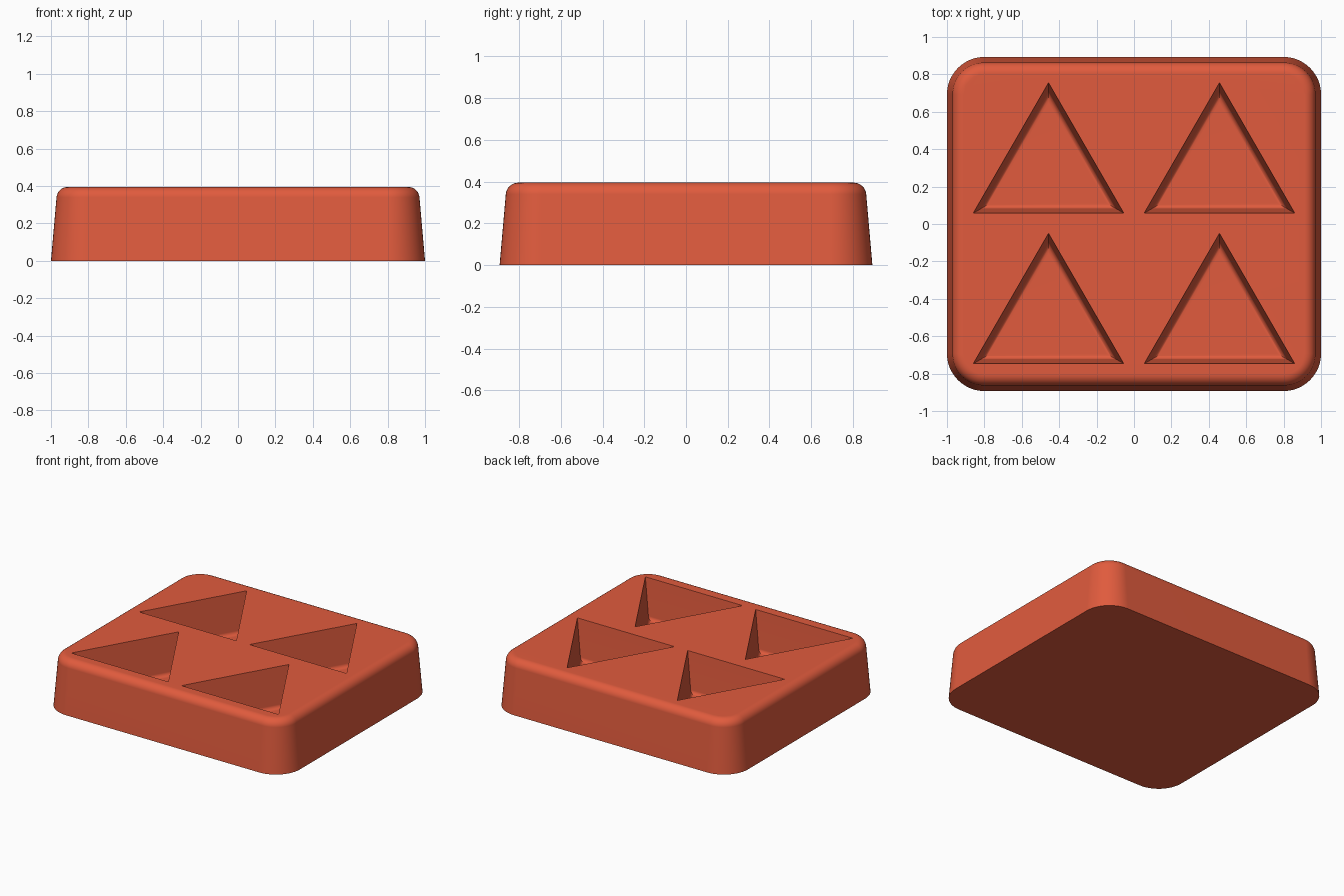
import bpy
import bmesh
from math import sin, cos, pi, tan, radians, sqrt

cube = bpy.data.objects.get("Cube")
if cube:
    bpy.data.objects.remove(cube, do_unlink=True)

HALF_X, HALF_Y, HEIGHT = 1.0, 0.893, 0.395
CORNER, EDGE_FILLET = 0.2, 0.06
DRAFT = radians(5)
SIDE, DEPTH, FLOOR_FILLET = 0.805, 0.3, 0.03
STEPS = 8


def rounded_rect(inset, z):
    """Rounded rectangle outline, drawn inwards by inset."""
    r = CORNER - inset
    points = []
    for quarter, (sx, sy) in enumerate([(1, 1), (-1, 1), (-1, -1), (1, -1)]):
        for i in range(13):
            a = (quarter + i / 12) * pi / 2
            points.append((sx * (HALF_X - CORNER) + r * cos(a),
                           sy * (HALF_Y - CORNER) + r * sin(a), z))
    return points


def triangle(cx, cy, inset, z):
    """Equilateral outline pointing to +y, drawn inwards by inset."""
    r = SIDE / sqrt(3) - 2 * inset
    return [(cx + r * cos(pi / 2 + k * 2 * pi / 3),
             cy + r * sin(pi / 2 + k * 2 * pi / 3), z) for k in range(3)]


def wall_profile(height, radius):
    """(inset, rise) of a drafted wall that ends in a tangent fillet."""
    start = height - radius * (1 - sin(DRAFT))
    base = start * tan(DRAFT)
    profile = [(0, 0)]
    for i in range(STEPS + 1):
        a = DRAFT + (pi / 2 - DRAFT) * i / STEPS
        profile.append((base + radius * (cos(DRAFT) - cos(a)),
                        height - radius * (1 - sin(a))))
    return profile


def loft(bm, outlines):
    """Bridge equal outlines and return the first and last vertex rings."""
    rings = [[bm.verts.new(p) for p in outline] for outline in outlines]
    for a, b in zip(rings, rings[1:]):
        for i in range(len(a)):
            j = (i + 1) % len(a)
            bm.faces.new((a[i], a[j], b[j], b[i]))
    return rings[0], rings[-1]


def ring_edges(bm, ring):
    return [bm.edges.get((ring[i - 1], ring[i])) for i in range(len(ring))]


bm = bmesh.new()

# Drafted outer wall with rounded top edge and flat underside
bottom, top = loft(bm, [rounded_rect(i, z) for i, z in wall_profile(HEIGHT, EDGE_FILLET)])
bm.faces.new(bottom[::-1])
rim = ring_edges(bm, top)

# Four triangular pockets with filleted floors
for cx in (-0.457, 0.457):
    for base_y in (0.058, -0.747):
        cy = base_y + SIDE / (2 * sqrt(3))
        mouth, floor = loft(bm, [triangle(cx, cy, i, HEIGHT - d)
                                 for i, d in wall_profile(DEPTH, FLOOR_FILLET)])
        bm.faces.new(floor)
        rim += ring_edges(bm, mouth)

# Top surface around the pockets
bmesh.ops.triangle_fill(bm, edges=rim, use_beauty=True, normal=(0, 0, 1))
bmesh.ops.recalc_face_normals(bm, faces=bm.faces)

mesh = bpy.data.meshes.new("mold_tray")
bm.to_mesh(mesh)
bm.free()
tray = bpy.data.objects.new("mold_tray", mesh)
bpy.context.collection.objects.link(tray)

# Single red-orange colour
red = bpy.data.materials.new("red_orange")
red.use_nodes = True
colour = (0.75, 0.105, 0.047, 1)
red.diffuse_color = colour
red.node_tree.nodes["Principled BSDF"].inputs["Base Color"].default_value = colour
mesh.materials.append(red)

# Smooth fillets, crisp pocket rims
bpy.ops.object.select_all(action="DESELECT")
tray.select_set(True)
bpy.context.view_layer.objects.active = tray
bpy.ops.object.shade_smooth_by_angle(angle=radians(30))
weighted = tray.modifiers.new("weighted_normals", "WEIGHTED_NORMAL")
weighted.keep_sharp = True
